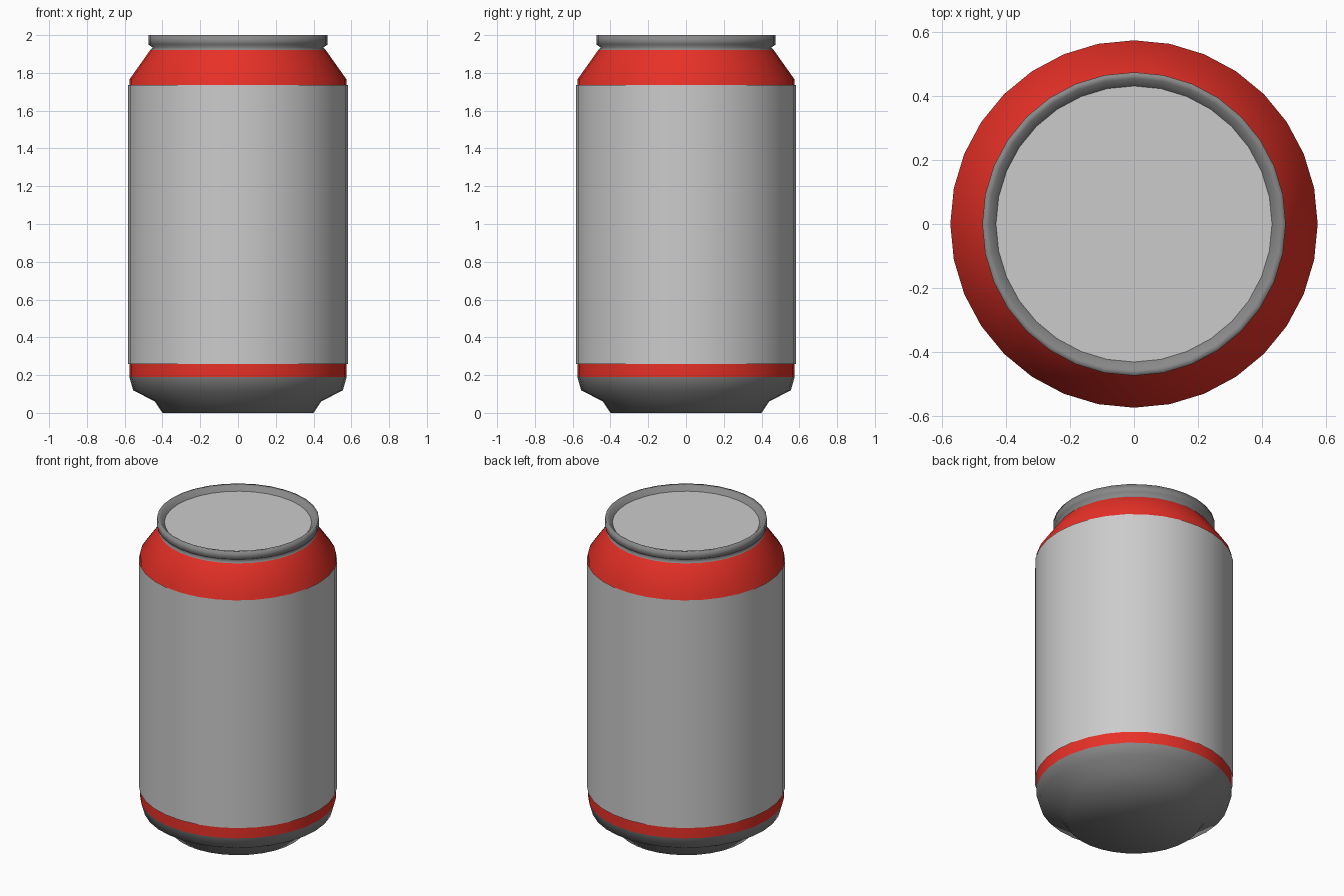
import bpy, bmesh, math

if "Cube" in bpy.data.objects:
    bpy.data.objects.remove(bpy.data.objects["Cube"])

SIDES = 32


def material(name, color):
    m = bpy.data.materials.new(name)
    m.diffuse_color = color
    m.use_nodes = True
    m.node_tree.nodes["Principled BSDF"].inputs["Base Color"].default_value = m.diffuse_color
    return m


def lathe(name, profile, mat=None, cap_start=False, cap_end=False, angle=40):
    """Revolve (radius, z) points, listed bottom to top along the outside."""
    bm = bmesh.new()
    rings = []
    for r, z in profile:
        rings.append([bm.verts.new((r * math.cos(2 * math.pi * i / SIDES),
                                    r * math.sin(2 * math.pi * i / SIDES), z))
                      for i in range(SIDES)])
    for a, b in zip(rings, rings[1:]):
        for i in range(SIDES):
            j = (i + 1) % SIDES
            bm.faces.new((a[i], a[j], b[j], b[i]))
    if cap_start:
        bm.faces.new(rings[0][::-1])
    if cap_end:
        bm.faces.new(rings[-1])
    mesh = bpy.data.meshes.new(name)
    bm.to_mesh(mesh)
    bm.free()
    ob = bpy.data.objects.new(name, mesh)
    bpy.context.collection.objects.link(ob)
    if mat:
        mesh.materials.append(mat)
    bpy.ops.object.select_all(action='DESELECT')
    ob.select_set(True)
    bpy.context.view_layer.objects.active = ob
    bpy.ops.object.shade_smooth_by_angle(angle=math.radians(angle))
    return ob


red = material("red_paint", (0.8, 0.03, 0.02, 1))
metal = material("dark_metal", (0.25, 0.25, 0.25, 1))

# Tapered base with a flat underside
lathe("base", [(0.40, 0), (0.44, 0.06), (0.555, 0.12), (0.575, 0.19)],
      metal, cap_start=True, angle=100)

# Painted body with sloping shoulder
lathe("body", [(0.575, 0.19), (0.575, 1.765), (0.465, 1.92)], red)

# Label wrapped around the body, an open sleeve
lathe("label", [(0.582, 0.26), (0.582, 1.735)])

# Rolled rim, from the neck over the lip to the lid
lathe("rim", [(0.465, 1.92), (0.452, 1.935), (0.475, 1.95), (0.475, 2.0),
              (0.455, 1.997), (0.432, 1.97)], metal, angle=100)

# Lid
lathe("lid", [(0.431, 1.965), (0.432, 1.97)], cap_end=True)
